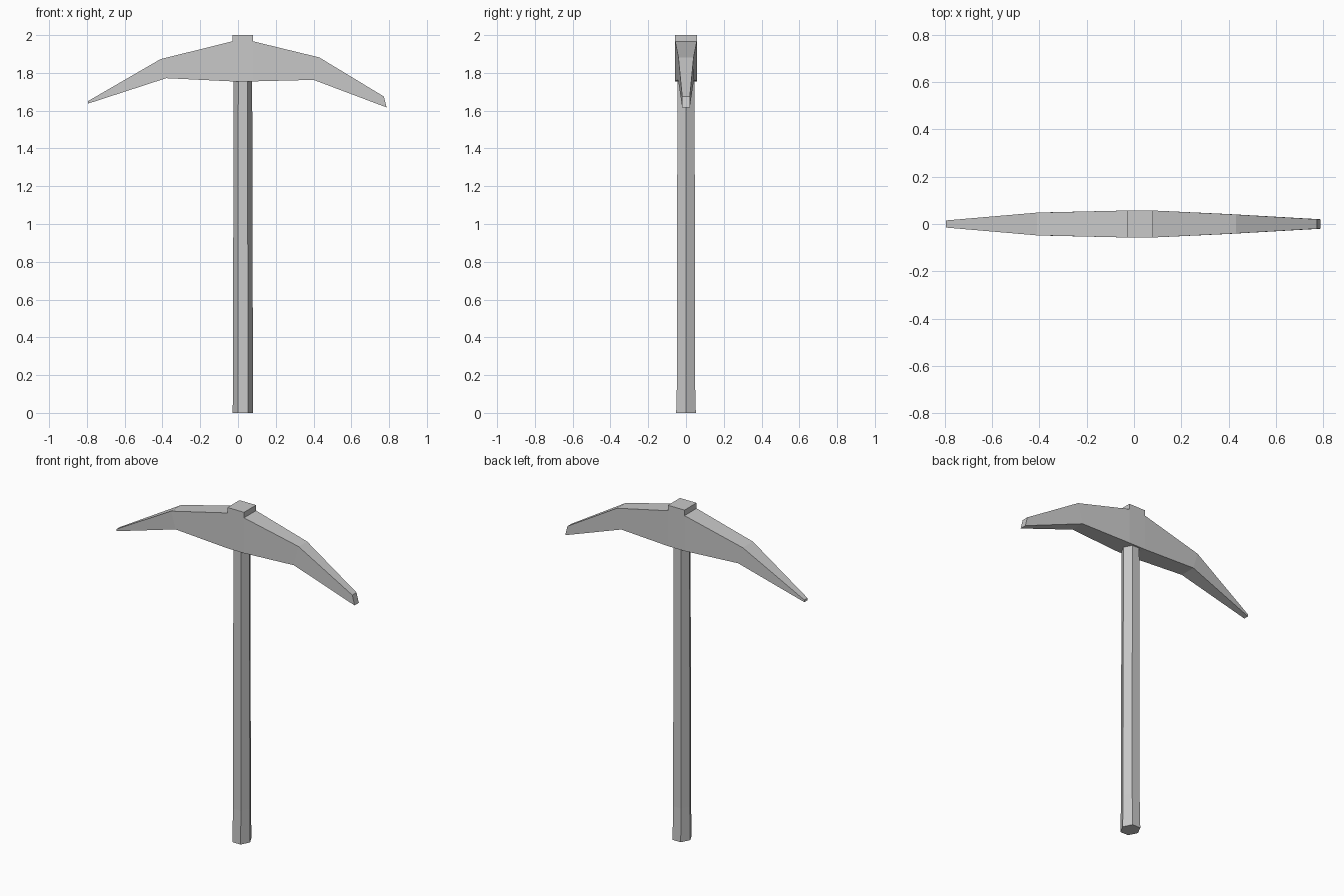
import bpy, bmesh, math

cube = bpy.data.objects.get("Cube")
if cube:
    bpy.data.objects.remove(cube, do_unlink=True)

grey = bpy.data.materials.new("plain_grey")
grey.use_nodes = True
colour = (0.58, 0.58, 0.58, 1)
grey.diffuse_color = colour
grey.node_tree.nodes["Principled BSDF"].inputs["Base Color"].default_value = colour


def loft(name, rings, extrude_top=None):
    """Join matching rings of points into a closed, flat-shaded solid."""
    bm = bmesh.new()
    loops = [[bm.verts.new(p) for p in ring] for ring in rings]
    count = len(rings[0])
    spans = []
    for a, b in zip(loops, loops[1:]):
        spans.append([bm.faces.new((a[i], a[(i + 1) % count], b[(i + 1) % count], b[i]))
                      for i in range(count)])
    bm.faces.new(loops[0])
    bm.faces.new(loops[-1])
    # Raise the top side of one span to a flat height
    if extrude_top:
        span, height = extrude_top
        cap = bmesh.ops.extrude_face_region(bm, geom=[spans[span][2]])
        for v in cap["geom"]:
            if isinstance(v, bmesh.types.BMVert):
                v.co.z = height
        bmesh.ops.delete(bm, geom=[spans[span][2]], context='FACES_ONLY')
    bmesh.ops.recalc_face_normals(bm, faces=bm.faces)
    mesh = bpy.data.meshes.new(name)
    bm.to_mesh(mesh)
    bm.free()
    mesh.materials.append(grey)
    obj = bpy.data.objects.new(name, mesh)
    bpy.context.collection.objects.link(obj)


def hexagon(z, rx, ry):
    corners = [math.radians(60 * i) for i in range(6)]
    return [(0.026 + rx * math.cos(a), ry * math.sin(a) / math.sin(math.pi / 3), z)
            for a in corners]


def section(xb, zb, wb, xt, zt, wt):
    """Four-sided head section: bottom edge, then top edge."""
    return [(xb, -wb, zb), (xb, wb, zb), (xt, wt, zt), (xt, -wt, zt)]


# Six-sided handle, slightly flared at the foot
loft("handle", [hexagon(0, 0.054, 0.052), hexagon(0.2, 0.053, 0.047),
                hexagon(1.77, 0.049, 0.046)])

# Curved head: narrow pick on the right, blunt tip on the left, raised block on top
loft("pick_head", [
    section(-0.795, 1.637, 0.015, -0.795, 1.65, 0.015),
    section(-0.38, 1.772, 0.049, -0.41, 1.873, 0.048),
    section(-0.03, 1.755, 0.057, -0.03, 1.967, 0.057),
    section(0.08, 1.755, 0.057, 0.08, 1.967, 0.057),
    section(0.40, 1.763, 0.042, 0.43, 1.882, 0.04),
    section(0.787, 1.617, 0.02, 0.772, 1.675, 0.02),
], extrude_top=(2, 2.0))
